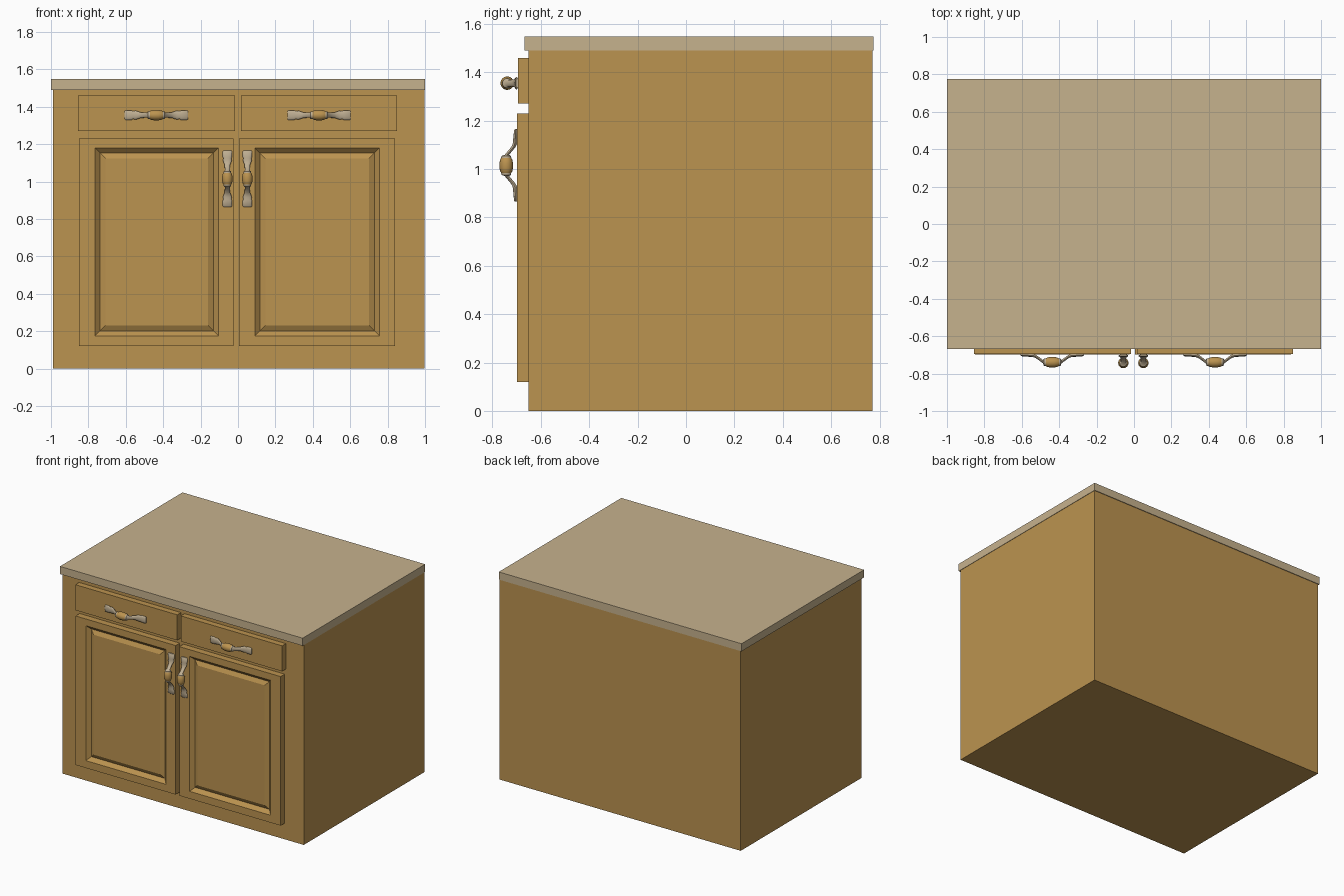
import bpy, bmesh, math
from mathutils import Vector

if "Cube" in bpy.data.objects:
    bpy.data.objects.remove(bpy.data.objects["Cube"])


def material(name, rgb):
    m = bpy.data.materials.new(name)
    m.diffuse_color = (*rgb, 1)
    m.use_nodes = True
    m.node_tree.nodes["Principled BSDF"].inputs["Base Color"].default_value = m.diffuse_color
    return m


WOOD = material("oak wood", (0.500, 0.292, 0.079))
STONE = material("beige countertop", (0.565, 0.445, 0.270))
METAL = material("pale metal", (0.520, 0.425, 0.290))


def loft(name, strips, mat, smooth=False):
    """Each strip is a list of rings; neighbouring rings are bridged and the ends capped."""
    bm = bmesh.new()
    for rings in strips:
        loops = [[bm.verts.new(p) for p in ring] for ring in rings]
        n = len(loops[0])
        for a, b in zip(loops, loops[1:]):
            for i in range(n):
                j = (i + 1) % n
                bm.faces.new((a[i], a[j], b[j], b[i]))
        bm.faces.new(loops[0][::-1])
        bm.faces.new(loops[-1])
    bmesh.ops.recalc_face_normals(bm, faces=bm.faces)
    mesh = bpy.data.meshes.new(name)
    bm.to_mesh(mesh)
    bm.free()
    mesh.materials.append(mat)
    ob = bpy.data.objects.new(name, mesh)
    bpy.context.collection.objects.link(ob)
    if smooth:
        bpy.ops.object.select_all(action='DESELECT')
        ob.select_set(True)
        bpy.context.view_layer.objects.active = ob
        bpy.ops.object.shade_smooth_by_angle(angle=math.radians(40))
    return ob


def rect(x0, x1, z0, z1, y, inset=0):
    x0, x1, z0, z1 = x0 + inset, x1 - inset, z0 + inset, z1 - inset
    return [(x0, y, z0), (x1, y, z0), (x1, y, z1), (x0, y, z1)]


def box(name, x0, x1, y0, y1, z0, z1, mat):
    return loft(name, [[rect(x0, x1, z0, z1, y1), rect(x0, x1, z0, z1, y0)]], mat)


# Carcass and countertop
box("cabinet_body", -0.99, 0.997, -0.65, 0.77, 0, 1.49, WOOD)
box("countertop", -1, 1, -0.667, 0.775, 1.49, 1.547, STONE)

# Drawer fronts
box("drawer_left", -0.855, -0.015, -0.694, -0.65, 1.27, 1.46, WOOD)
box("drawer_right", 0.015, 0.85, -0.694, -0.65, 1.27, 1.46, WOOD)


# Doors with a grooved, raised panel
def door(name, x0, x1, px0, px1):
    panel = (px0, px1, 0.175, 1.18)
    rings = [rect(x0, x1, 0.12, 1.23, -0.65), rect(x0, x1, 0.12, 1.23, -0.698),
             rect(*panel, -0.698), rect(*panel, -0.672, 0.027), rect(*panel, -0.688, 0.056)]
    loft(name, [rings], WOOD)


door("door_left", -0.85, -0.025, -0.765, -0.105)
door("door_right", 0.005, 0.84, 0.09, 0.757)

# Pull handle: stations are (distance along, stand-off, half width, half depth)
ARM = [(-0.150, 0.004, 0.021, 0.005), (-0.145, 0.006, 0.026, 0.007),
       (-0.118, 0.007, 0.026, 0.008), (-0.110, 0.008, 0.021, 0.008),
       (-0.098, 0.008, 0.024, 0.008), (-0.084, 0.011, 0.019, 0.009),
       (-0.074, 0.017, 0.015, 0.009), (-0.044, 0.042, 0.013, 0.009),
       (-0.039, 0.045, 0.020, 0.020), (-0.030, 0.045, 0.021, 0.021)]
GRIP = [(-0.034, 0.045, 0.019, 0.019), (-0.024, 0.045, 0.025, 0.025),
        (-0.010, 0.045, 0.028, 0.028), (0.010, 0.045, 0.028, 0.028),
        (0.024, 0.045, 0.025, 0.025), (0.034, 0.045, 0.019, 0.019)]


def handle(name, centre, upright, stretch):
    along = Vector((0, 0, 1)) if upright else Vector((1, 0, 0))
    across = Vector((1, 0, 0)) if upright else Vector((0, 0, 1))
    out = Vector((0, -1, 0))
    c = Vector(centre)

    def rings(stations, side):
        result = []
        for t, d, w, h in stations:
            ring = []
            for k in range(16):
                a = math.tau * k / 16
                ring.append(c + along * (t * side * stretch) + across * (w * math.cos(a))
                            + out * (d + h * math.sin(a)))
            result.append(ring)
        return result

    loft(name + "_arms", [rings(ARM, 1), rings(ARM, -1)], METAL, True)
    loft(name + "_grip", [rings(GRIP, 1)], WOOD, True)


handle("drawer_handle_left", (-0.437, -0.694, 1.355), False, 1.13)
handle("drawer_handle_right", (0.433, -0.694, 1.355), False, 1.13)
handle("door_handle_left", (-0.057, -0.698, 1.015), True, 1.0)
handle("door_handle_right", (0.05, -0.698, 1.015), True, 1.0)
